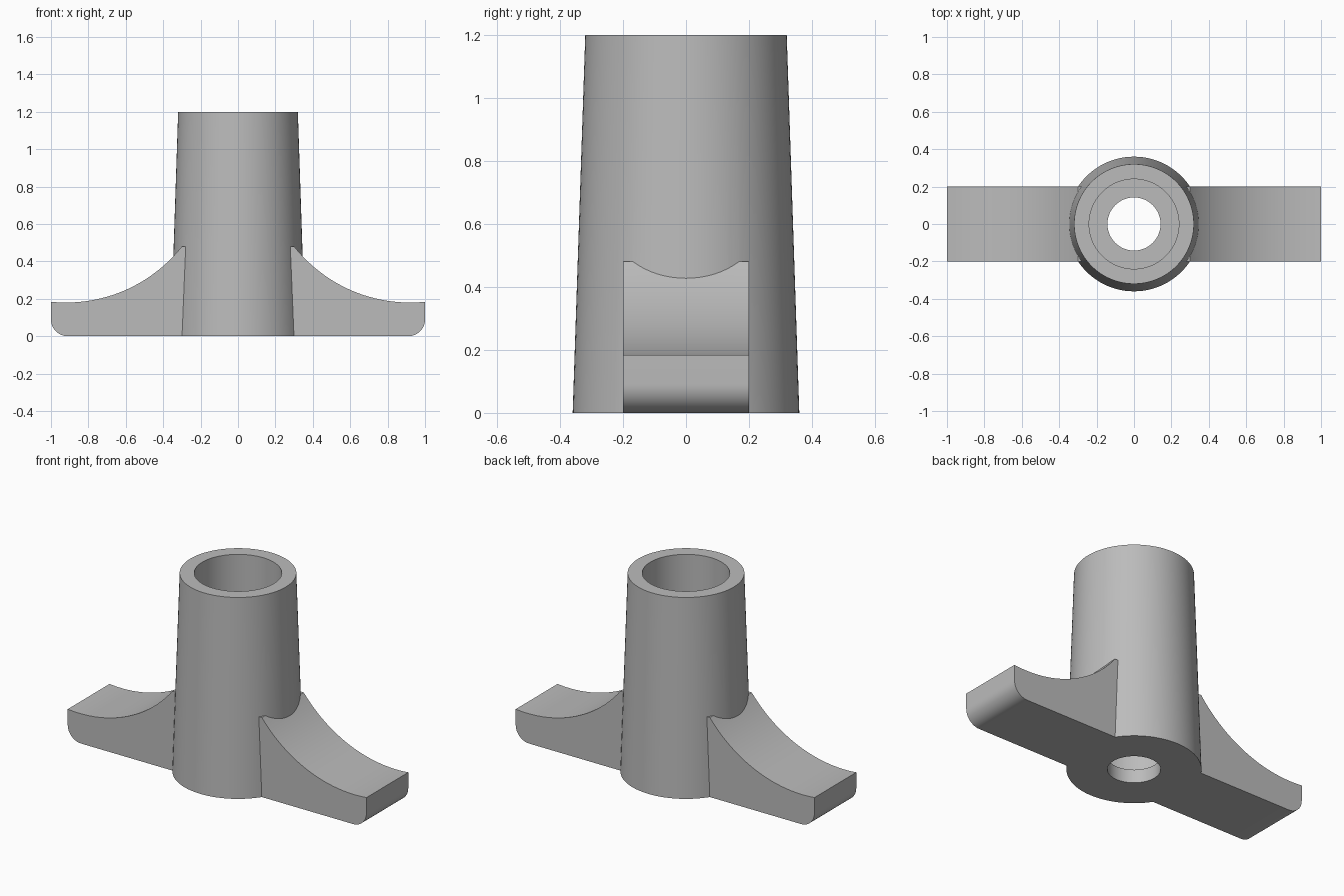
import bpy, bmesh, math

cube = bpy.data.objects.get("Cube")
if cube:
    bpy.data.objects.remove(cube, do_unlink=True)

# One plain grey metal
grey = bpy.data.materials.new("grey_metal")
grey.use_nodes = True
colour = (0.5, 0.5, 0.5, 1)
grey.diffuse_color = colour
grey.node_tree.nodes["Principled BSDF"].inputs["Base Color"].default_value = colour


def add_object(name, bm):
    bmesh.ops.recalc_face_normals(bm, faces=bm.faces)
    mesh = bpy.data.meshes.new(name)
    bm.to_mesh(mesh)
    bm.free()
    mesh.materials.append(grey)
    obj = bpy.data.objects.new(name, mesh)
    bpy.context.collection.objects.link(obj)
    return obj


def lathe(name, profile, steps=96):
    """Revolve a closed (radius, z) profile about the z axis."""
    bm = bmesh.new()
    rings = []
    for r, z in profile:
        rings.append([bm.verts.new((r * math.cos(math.tau * i / steps),
                                    r * math.sin(math.tau * i / steps), z))
                      for i in range(steps)])
    for a, b in zip(rings, rings[1:] + rings[:1]):
        for i in range(steps):
            j = (i + 1) % steps
            bm.faces.new((a[i], a[j], b[j], b[i]))
    return add_object(name, bm)


def wing(name, side):
    """Extrude the wing outline across y; side is +1 or -1 along x."""
    inner, tip, half_width = 0.26, 1.0, 0.2
    sweep, low_x, low_z = 0.79, 0.92, 0.18
    corner = 0.09
    outline = [(inner, 0)]
    # rounded lower tip
    for i in range(13):
        a = math.pi / 2 * i / 12
        outline.append((tip - corner + corner * math.sin(a), corner - corner * math.cos(a)))
    # concave upper sweep
    start, end = math.asin((tip - low_x) / sweep), math.asin((0.30 - low_x) / sweep)
    for i in range(33):
        a = start + (end - start) * i / 32
        outline.append((low_x + sweep * math.sin(a), low_z + sweep * (1 - math.cos(a))))
    outline.append((inner, outline[-1][1]))
    bm = bmesh.new()
    face = bm.faces.new([bm.verts.new((side * x, -half_width, z)) for x, z in outline])
    extruded = bmesh.ops.extrude_face_region(bm, geom=[face])["geom"]
    bmesh.ops.translate(bm, vec=(0, 2 * half_width, 0),
                        verts=[v for v in extruded if isinstance(v, bmesh.types.BMVert)])
    return add_object(name, bm)


# Tapered barrel with a wide bore and a narrow hole through its floor
body = lathe("winged_barrel", [(0.36, 0), (0.32, 1.2), (0.24, 1.2),
                               (0.24, 0.08), (0.142, 0.08), (0.142, 0)])
bpy.context.view_layer.objects.active = body

# Fuse both wings into the barrel
for side, name in ((1, "left_wing"), (-1, "right_wing")):
    part = wing(name, side)
    fuse = body.modifiers.new(name, "BOOLEAN")
    fuse.operation = "UNION"
    fuse.solver = "EXACT"
    fuse.object = part
    bpy.ops.object.modifier_apply(modifier=fuse.name)
    bpy.data.objects.remove(part, do_unlink=True)

bpy.ops.object.select_all(action="DESELECT")
body.select_set(True)
bpy.ops.object.shade_smooth_by_angle(angle=math.radians(30))
